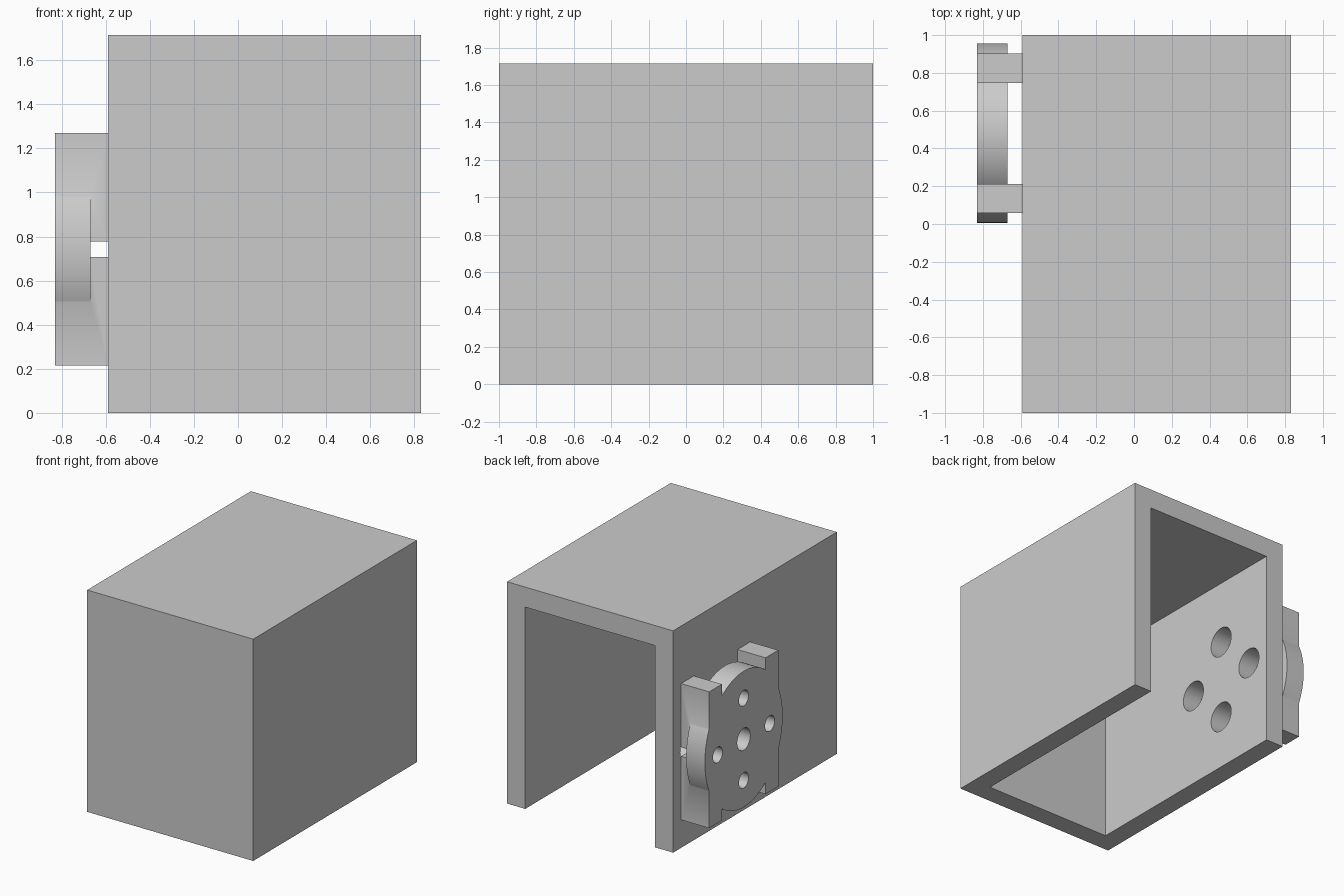
import bpy, math

if "Cube" in bpy.data.objects:
    bpy.data.objects.remove(bpy.data.objects["Cube"])

GREY = (0.6, 0.6, 0.6, 1)
mat = bpy.data.materials.new("plain_grey")
mat.use_nodes = True
mat.diffuse_color = GREY
mat.node_tree.nodes["Principled BSDF"].inputs["Base Color"].default_value = GREY


def box(name, lo, hi):
    mid = [(a + b) / 2 for a, b in zip(lo, hi)]
    bpy.ops.mesh.primitive_cube_add(size=1, location=mid)
    ob = bpy.context.object
    ob.name = name
    ob.scale = [b - a for a, b in zip(lo, hi)]
    bpy.ops.object.transform_apply(location=True, rotation=True, scale=True)
    ob.data.materials.append(mat)
    return ob


def cylinder_x(name, x0, x1, y, z, ry, rz, sides=64):
    bpy.ops.mesh.primitive_cylinder_add(vertices=sides, radius=1, depth=x1 - x0,
                                        location=((x0 + x1) / 2, y, z),
                                        rotation=(0, math.pi / 2, 0))
    ob = bpy.context.object
    ob.name = name
    ob.scale = (rz, ry, 1)
    bpy.ops.object.transform_apply(location=True, rotation=True, scale=True)
    ob.data.materials.append(mat)
    return ob


def combine(target, tool, operation):
    mod = target.modifiers.new("bool", "BOOLEAN")
    mod.operation, mod.object, mod.solver = operation, tool, "EXACT"
    bpy.ops.object.select_all(action="DESELECT")
    bpy.context.view_layer.objects.active = target
    target.select_set(True)
    bpy.ops.object.modifier_apply(modifier=mod.name)
    bpy.data.objects.remove(tool)


# Housing: five-sided box left open at the back and underneath
X0, X1, H, T = -0.59, 0.83, 1.715, 0.155
housing = box("housing", (X0, -1, 0), (X1, 1, H))
combine(housing, box("cavity", (X0 + T, -1 + T, -1), (X1 - T, 2, H - T)), "DIFFERENCE")

# Mount: round plate held by two upright bars
CY, CZ, OUT, BACK = 0.48, 0.743, -0.83, -0.67
mount = cylinder_x("mount_plate", OUT, BACK, CY, CZ, 0.475, 0.526, 96)
for side in (-1, 1):
    a, b = sorted((CY + side * 0.267, CY + side * 0.422))
    bar = box("bar", (OUT, a, CZ - 0.527), (X0, b, CZ + 0.527))
    # Slot behind the plate
    combine(bar, box("slot", (BACK, a - 1, CZ - 0.035), (0, b + 1, CZ + 0.035)), "DIFFERENCE")
    combine(mount, bar, "UNION")

# Screw holes: centre of the plate, then four around it through plate and wall
combine(mount, cylinder_x("hole", -1, X0 + 0.05, CY, CZ, 0.08, 0.085), "DIFFERENCE")
for i in range(4):
    y = CY + 0.318 * math.cos(i * math.pi / 2)
    z = CZ + 0.318 * math.sin(i * math.pi / 2)
    combine(mount, cylinder_x("hole", -1, X0 + 0.05, y, z, 0.058, 0.06), "DIFFERENCE")
    combine(housing, cylinder_x("hole", X0 - 0.1, X0 + T + 0.1, y, z, 0.115, 0.118), "DIFFERENCE")

# Smooth the round walls, keep the edges sharp
for ob in (housing, mount):
    bpy.ops.object.select_all(action="DESELECT")
    bpy.context.view_layer.objects.active = ob
    ob.select_set(True)
    bpy.ops.object.shade_smooth_by_angle(angle=math.radians(30))
